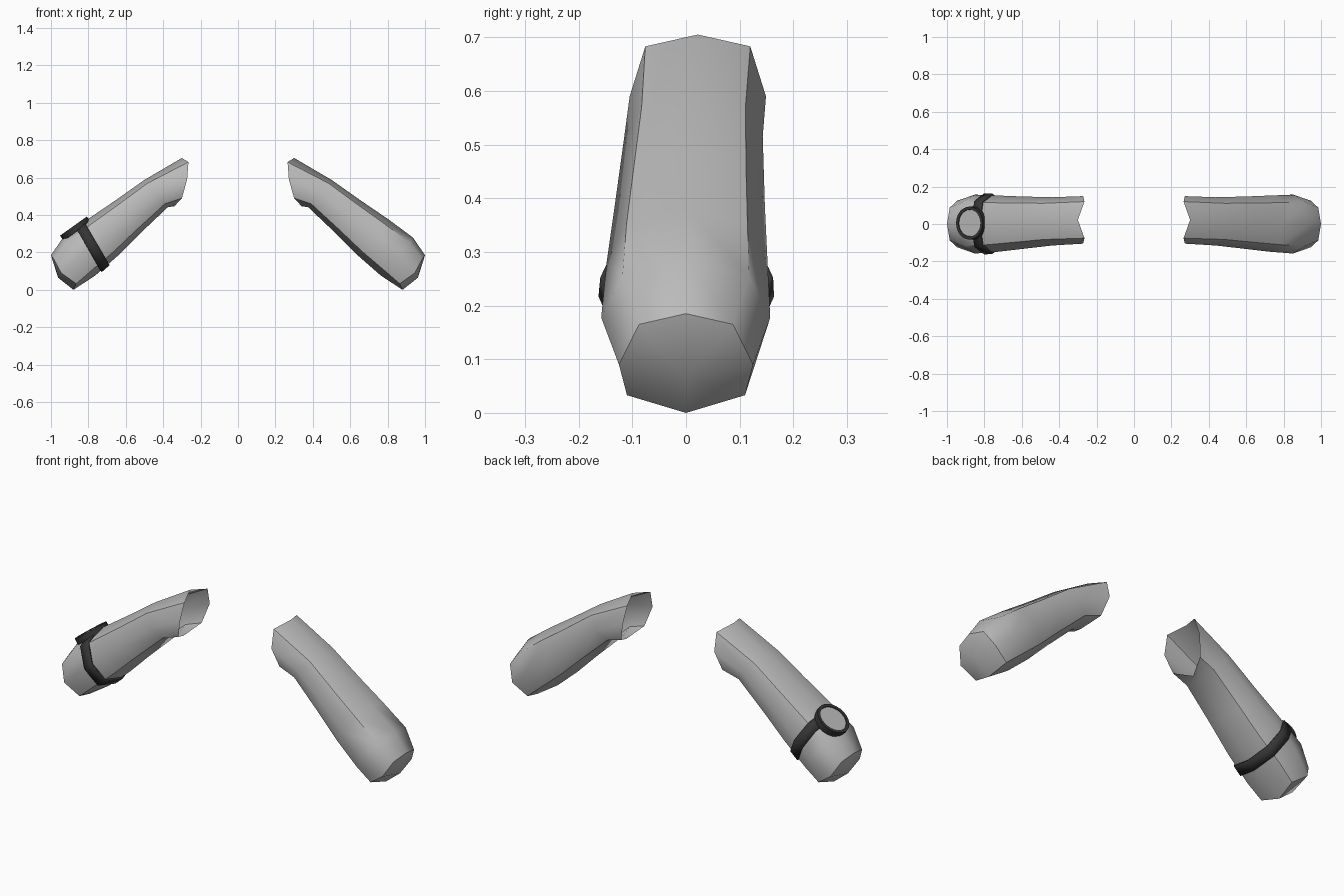
import bpy, bmesh, math
from mathutils import Vector

if "Cube" in bpy.data.objects:
    bpy.data.objects.remove(bpy.data.objects["Cube"])


def material(name, v):
    m = bpy.data.materials.new(name)
    m.diffuse_color = (v, v, v, 1)
    m.use_nodes = True
    m.node_tree.nodes["Principled BSDF"].inputs["Base Color"].default_value = m.diffuse_color
    return m


GREY = material("light grey", 0.5)
BLACK = material("strap black", 0.035)


def ring(top, bottom, ylo, yhi):
    """Half section of five (x, z, y-fraction) points around an oval, plus its y range."""
    pts = []
    for i in range(5):
        a = math.pi * i / 4
        k = 1.06 if i % 2 else 1.0
        f = 0.5 + 0.5 * k * math.cos(a)
        pts.append((bottom[0] + f * (top[0] - bottom[0]),
                    bottom[1] + f * (top[1] - bottom[1]), k * math.sin(a)))
    return pts, (ylo + yhi) / 2, (yhi - ylo) / 2


# Sections from the slanted open sleeve end to the rounded stump
RINGS = [
    ([(.30, .705, 0), (.265, .683, .77), (.272, .59, 1), (.30, .49, .77), (.34, .447, 0)], .022, .127),
    ring((.50, .588), (.375, .442), -.115, .143),
    ring((.66, .475), (.53, .295), -.133, .147),
    ring((.80, .38), (.645, .18), -.148, .152),
    ring((.935, .28), (.765, .075), -.158, .157),
    ([(1.0, .185, 0), (.985, .165, .70), (.945, .09, 1), (.865, .033, .88), (.88, 0, 0)], 0, .125),
]
TIP = (.962, .065)


def arm_mesh(side):
    bm = bmesh.new()
    loops = []
    for pts, yc, yr in RINGS:
        full = [(x, yc + f * yr, z) for x, z, f in pts]
        full += [(x, yc - f * yr, z) for x, z, f in pts[3:0:-1]]
        loops.append([bm.verts.new((side * x, y, z)) for x, y, z in full])
    for a, b in zip(loops, loops[1:]):
        for i in range(8):
            j = (i + 1) % 8
            bm.faces.new((a[i], a[j], b[j], b[i]))
    tip = bm.verts.new((side * TIP[0], 0, TIP[1]))
    for i in range(8):
        bm.faces.new((loops[-1][i], loops[-1][(i + 1) % 8], tip))
    bmesh.ops.recalc_face_normals(bm, faces=bm.faces)
    # the open shell must face outwards
    top = max(bm.faces, key=lambda f: f.calc_center_median().z + 0.5 * abs(f.calc_center_median().x))
    if top.normal.z < 0:
        bmesh.ops.reverse_faces(bm, faces=bm.faces)
    return bm


def finish(bm, name, mats, angle):
    me = bpy.data.meshes.new(name)
    bm.to_mesh(me)
    bm.free()
    ob = bpy.data.objects.new(name, me)
    bpy.context.collection.objects.link(ob)
    for m in mats:
        me.materials.append(m)
    bpy.ops.object.select_all(action='DESELECT')
    ob.select_set(True)
    bpy.context.view_layer.objects.active = ob
    bpy.ops.object.shade_smooth_by_angle(angle=math.radians(angle))
    return ob


# Mirrored pair of arms
for side, name in ((1, "left_arm"), (-1, "right_arm")):
    finish(arm_mesh(side), name, [GREY], 50)

# Watch strap: a slice of the arm surface, thickened outwards
bm = arm_mesh(-1)
axis, mid = Vector((.87, 0, .5)).normalized(), Vector((-.778, 0, .232))
for s in (1, -1):
    bmesh.ops.bisect_plane(bm, geom=bm.verts[:] + bm.edges[:] + bm.faces[:],
                           plane_co=mid + axis * s * .0275, plane_no=axis * s, clear_outer=True)
strap = finish(bm, "watch_strap", [BLACK], 35)
mod = strap.modifiers.new("thickness", 'SOLIDIFY')
mod.thickness = .009
mod.offset = 1

# Watch case: a short tilted cylinder with a recessed grey dial
bm = bmesh.new()
bmesh.ops.create_cone(bm, cap_ends=True, segments=24, radius1=.088, radius2=.088, depth=.034)
dial = max(bm.faces, key=lambda f: f.calc_center_median().z)
bmesh.ops.inset_region(bm, faces=[dial], thickness=.016)
bmesh.ops.inset_region(bm, faces=[dial], thickness=.001, depth=-.004)
dial.material_index = 1
case = finish(bm, "watch_case", [BLACK, GREY], 35)
case.location = (-.870, .005, .327)
case.rotation_euler = (0, -math.atan2(.58, .81), 0)
